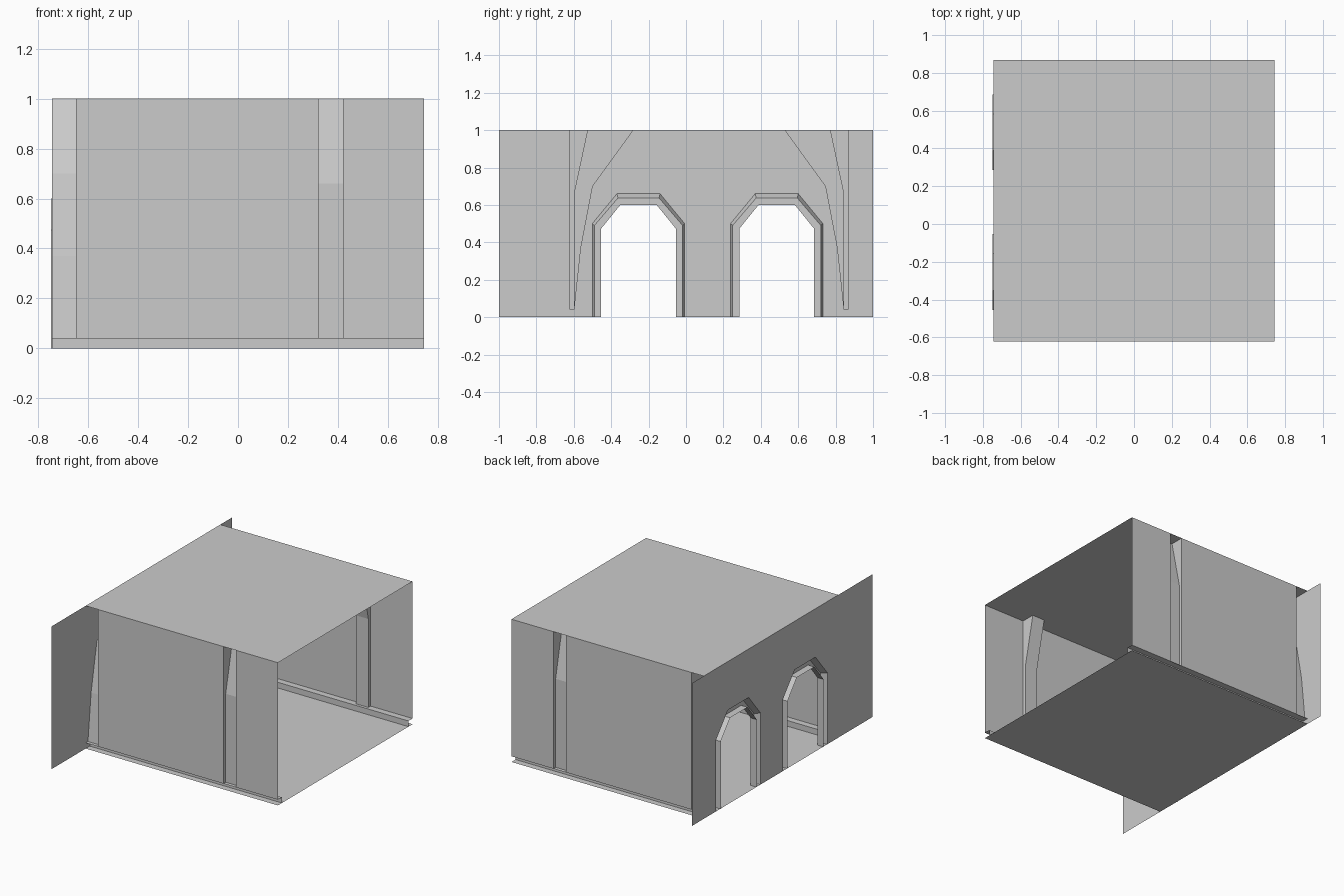
import bpy

if "Cube" in bpy.data.objects:
    bpy.data.objects.remove(bpy.data.objects["Cube"])

X = 0.745            # half length of the room
YC, HALF = 0.123, 0.745   # room centre and half width along y
STEP_Z, STEP_D = 0.04, 0.045   # skirting height and depth


def make(name, verts, faces):
    mesh = bpy.data.meshes.new(name)
    mesh.from_pydata(verts, [], faces)
    mesh.update()
    obj = bpy.data.objects.new(name, mesh)
    bpy.context.collection.objects.link(obj)
    return obj


def strip(name, rows):
    """Surface between successive rows of points."""
    n = len(rows[0])
    faces = [(r * n + i, r * n + i + 1, (r + 1) * n + i + 1, (r + 1) * n + i)
             for r in range(len(rows) - 1) for i in range(n - 1)]
    return make(name, [p for row in rows for p in row], faces)


def arch(cy, half, spring, flat, top):
    """Angular arch outline (y, z), from left foot to right foot."""
    left = [(-half, 0), (-half, spring), (-flat, top)]
    return [(cy + y, z) for y, z in left + [(-y, z) for y, z in reversed(left)]]


# Floor and ceiling
for name, z in (("floor", 0), ("ceiling", 1)):
    strip(name, [[(-X, YC + s * HALF, z), (X, YC + s * HALF, z)] for s in (-1, 1)])

# End wall with two arched openings, and hollow stepped door trims
ARCHES = (-0.254, 0.485)
outline = [(-1, 0)]
for cy in ARCHES:
    outline += arch(cy, 0.247, 0.5, 0.115, 0.66)
outline += [(1, 0), (1, 1), (-1, 1)]
make("end_wall", [(-X, y, z) for y, z in outline], [list(range(len(outline)))])

TRIM = [(-X, 0.247, 0.5, 0.115, 0.66), (-0.70, 0.236, 0.49, 0.11, 0.637),
        (-0.70, 0.2, 0.473, 0.097, 0.6), (-0.749, 0.2, 0.473, 0.097, 0.6)]
for i, cy in enumerate(ARCHES):
    strip(f"arch_trim_{i}", [[(x, y, z) for y, z in arch(cy, *dims)]
                             for x, *dims in TRIM])

# Pillar profiles: (depth from wall, z)
CORNER = [(0.025, STEP_Z), (0.06, 0.37), (0.123, 0.7), (0.341, 1)]
MIDDLE = [(0.025, STEP_Z), (0.025, 0.66), (0.098, 1)]


def pillar(name, s, profile, x0, x1, closed_start):
    def y(d):
        return YC + s * (HALF - d)
    rows = []
    for d, z in profile:
        row = [(x0, y(d), z), (x1, y(d), z), (x1, y(0), z)]
        rows.append(([(x0, y(0), z)] if closed_start else []) + row)
    strip(name, rows)


for s, side in ((-1, "front"), (1, "back")):
    wall_y = YC + s * HALF
    base_y = YC + s * (HALF - STEP_D)
    # Side wall panels, leaving gaps behind the hollow pillars
    for i, (a, b) in enumerate(((-0.65, 0.323), (0.42, X))):
        strip(f"{side}_wall_panel_{i}",
              [[(a, wall_y, z), (b, wall_y, z)] for z in (STEP_Z, 1)])
    # Skirting step along the floor
    strip(f"{side}_skirting", [[(-X, y, z), (X, y, z)] for y, z in
                               ((wall_y, STEP_Z), (base_y, STEP_Z), (base_y, 0))])
    # Corner and middle pillars
    pillar(f"{side}_corner_pillar", s, CORNER, -X, -0.65, False)
    pillar(f"{side}_middle_pillar", s, MIDDLE, 0.323, 0.42, True)
